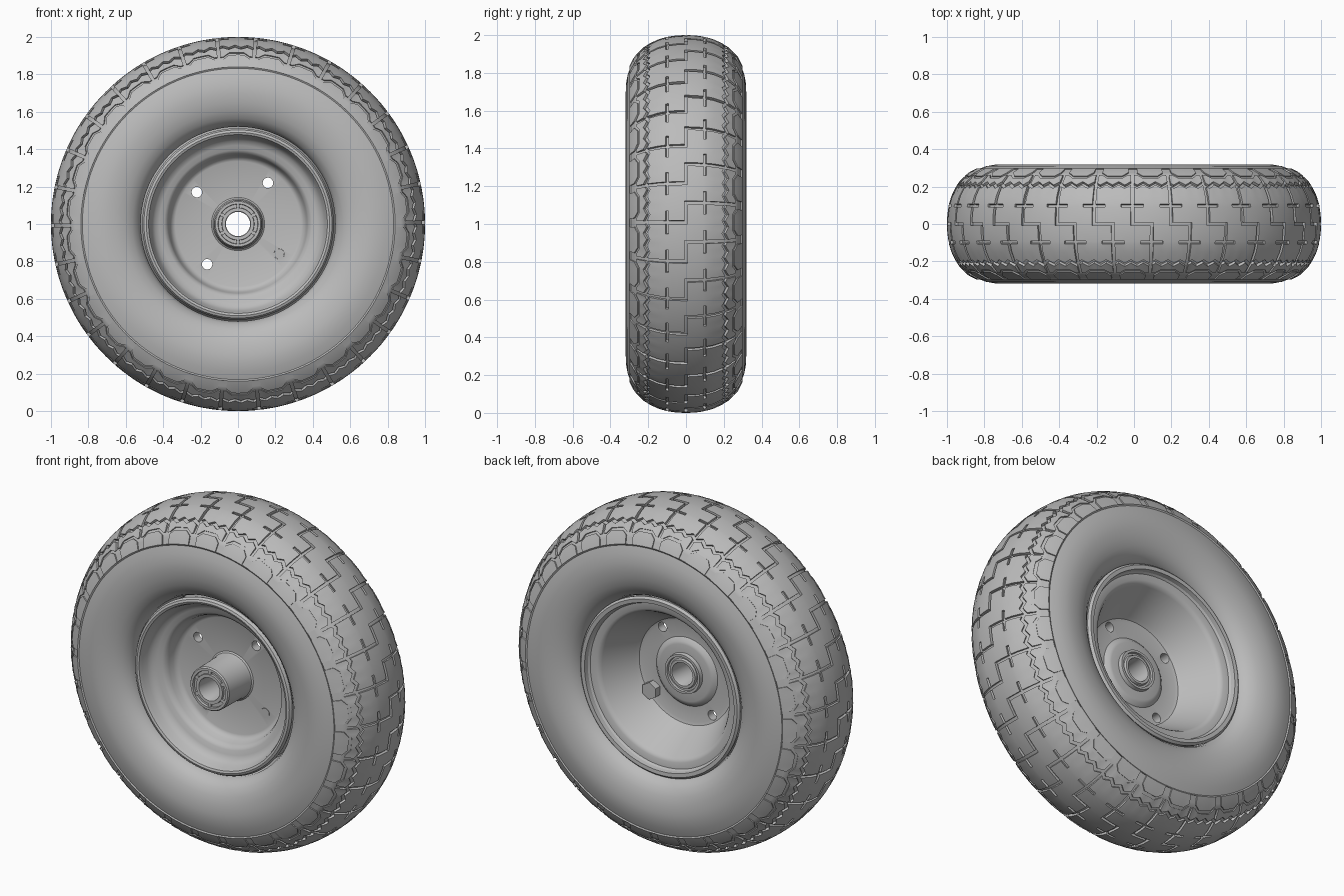
import bpy, bmesh, math
from mathutils import Matrix, Vector

cube = bpy.data.objects.get("Cube")
if cube:
    bpy.data.objects.remove(cube, do_unlink=True)

grey = bpy.data.materials.new("plain grey")
grey.use_nodes = True
grey.diffuse_color = (0.5, 0.5, 0.5, 1)
grey.node_tree.nodes["Principled BSDF"].inputs["Base Color"].default_value = (0.5, 0.5, 0.5, 1)

PITCHES, STEPS = 30, 12
COLS = PITCHES * STEPS


def finish(bm, name, smooth=True):
    bmesh.ops.recalc_face_normals(bm, faces=bm.faces)
    mesh = bpy.data.meshes.new(name)
    bm.to_mesh(mesh)
    bm.free()
    mesh.materials.append(grey)
    obj = bpy.data.objects.new(name, mesh)
    bpy.context.collection.objects.link(obj)
    if smooth:
        smooth_object(obj)
    return obj


def smooth_object(obj):
    bpy.ops.object.select_all(action="DESELECT")
    obj.select_set(True)
    bpy.context.view_layer.objects.active = obj
    bpy.ops.object.shade_smooth_by_angle(angle=math.radians(32))


def polar(r, y, angle):
    return Vector((r * math.cos(angle), y, 1 + r * math.sin(angle)))


def lathe(name, profile, segments=96):
    """Closed ring from a closed (radius, y) profile around the axle."""
    bm = bmesh.new()
    rings = [[bm.verts.new(polar(r, y, math.tau * i / segments)) for r, y in profile]
             for i in range(segments)]
    n = len(profile)
    for i in range(segments):
        a, b = rings[i], rings[(i + 1) % segments]
        for j in range(n):
            bm.faces.new((a[j], b[j], b[(j + 1) % n], a[(j + 1) % n]))
    return finish(bm, name)


def cylinder(name, x, z, y0, y1, radius, segments, smooth=True):
    bm = bmesh.new()
    bmesh.ops.create_cone(bm, cap_ends=True, segments=segments, radius1=radius,
                          radius2=radius, depth=y1 - y0)
    bm.transform(Matrix.Translation((x, (y0 + y1) / 2, z)) @ Matrix.Rotation(math.pi / 2, 4, "X"))
    return finish(bm, name, smooth)


# Tyre half section as (y, radius), from the crown to the bead
HALF = [(0, 1), (.008, 1), (.05, .998), (.092, .992), (.108, .989), (.15, .976),
        (.2, .951), (.218, .94), (.245, .917), (.257, .905), (.28, .875),
        (.298, .84), (.294, .832), (.309, .79), (.318, .74), (.319, .7), (.313, .65),
        (.3, .605), (.28, .565), (.25, .535), (.215, .52)]
ZIGZAG, GABLE, LUG_END = (6, 7), (8, 9), 10


def tyre_point(row, side, col):
    """Surface point, with zigzag and gabled groove edges."""
    y, r = HALF[row]
    k = (col + (6 if side > 0 else 0)) % STEPS
    if row in ZIGZAG:
        shift = .009 * (0, 1, 0, -1)[k % 4]
        y, r = y + shift, r - .65 * shift
    elif row in GABLE:
        d = abs((k - .5 + 6) % STEPS - 6)
        shift = .018 * min(1, max(0, (3.5 - d) / 2))
        y, r = y + shift, r - 1.1 * shift
    return polar(r, side * y, math.tau * col / COLS)


def is_groove(row, side, col):
    """True for the cell between this row and the next that lies in a groove."""
    k = (col + (6 if side > 0 else 0)) % STEPS
    near = min(k, STEPS - k)
    if row > LUG_END:
        return False
    if row == 0:                       # stepped link across the crown
        return col % STEPS <= 6
    if row == 3:                       # short arm of each cross
        return near <= 3
    if row in (ZIGZAG[0], GABLE[0]):   # zigzag and lug tops
        return True
    if row >= GABLE[1]:                # gaps between shoulder lugs
        return near <= 1
    return near == 0


def build_tyre():
    bm = bmesh.new()
    last = len(HALF) - 1
    stations = [(row, -1) for row in range(last, 0, -1)] + [(row, 1) for row in range(last + 1)]
    verts = [[bm.verts.new(tyre_point(row, side, c)) for row, side in stations]
             for c in range(COLS)]
    grooves = []
    count = len(stations)
    for c in range(COLS):
        a, b = verts[c], verts[(c + 1) % COLS]
        for j in range(count):
            n = (j + 1) % count
            face = bm.faces.new((a[j], b[j], b[n], a[n]))
            if n == 0:
                continue
            side = -1 if stations[j][1] < 0 else 1
            if is_groove(min(stations[j][0], stations[n][0]), side, c):
                grooves.append(face)
    bmesh.ops.recalc_face_normals(bm, faces=bm.faces)
    # Sink the grooves towards the centre of the tyre section
    new = bmesh.ops.extrude_face_region(bm, geom=grooves)["geom"]
    floor = {g for g in new if isinstance(g, bmesh.types.BMFace)}
    old = [f for f in grooves if f.is_valid and f not in floor]
    if old:
        bmesh.ops.delete(bm, geom=old, context="FACES")
    for v in {v for f in floor for v in f.verts}:
        radial = Vector((v.co.x, 0, v.co.z - 1)).normalized()
        inward = radial * .72 + Vector((0, 0, 1)) - v.co
        depth = .015 if abs(v.co.y) < .24 else .007
        v.co += inward.normalized() * depth
    return finish(bm, "tyre")


build_tyre()

# Pressed rim: front dish, hub flange, back cone, hidden barrel
rim = lathe("rim", [
    (.5, -.19), (.512, -.225), (.503, -.24), (.49, -.245), (.478, -.24), (.47, -.222),
    (.462, -.19), (.445, -.165), (.42, -.153), (.395, -.147), (.38, -.137), (.37, -.115),
    (.363, -.085), (.35, -.067), (.335, -.06), (.1, -.06),
    (.1, .012), (.165, .012), (.18, .008), (.2, -.01), (.29, -.01), (.308, -.004),
    (.322, .015), (.415, .19), (.425, .205), (.44, .212), (.475, .215), (.484, .225),
    (.488, .25), (.51, .252), (.522, .24), (.515, .21), (.5, .19)])

# Bolt holes in the disc
HOLES = [(-.22, .17), (.16, .22), (-.165, -.215), (.22, -.16)]
cutters = []
for x, z in HOLES:
    cutter = cylinder("hole_cutter", x, 1 + z, -.15, .1, .028, 24)
    cutter.hide_render = True
    mod = rim.modifiers.new("hole", "BOOLEAN")
    mod.operation, mod.solver, mod.object = "DIFFERENCE", "EXACT", cutter
    cutters.append(cutter)
bpy.context.view_layer.update()
graph = bpy.context.evaluated_depsgraph_get()
cut_mesh = bpy.data.meshes.new_from_object(rim.evaluated_get(graph))
rim.modifiers.clear()
rim.data = cut_mesh
for cutter in cutters:
    bpy.data.objects.remove(cutter, do_unlink=True)
smooth_object(rim)

# Hub tube with a filleted foot, and the bearings at both ends
lathe("hub", [(.145, -.058), (.134, -.066), (.13, -.08), (.127, -.262), (.121, -.27),
              (.107, -.27), (.105, -.256), (.085, -.256), (.085, .022), (.098, .022),
              (.1, .035), (.114, .035), (.117, .01)], 64)
lathe("bearing", [(.088, -.25), (.086, -.268), (.068, -.268), (.065, -.262),
                  (.065, .028), (.068, .034), (.082, .034), (.088, .02)], 64)

# Small retaining tabs around the front bearing
for i in range(6):
    a = math.tau * (i + .5) / 6
    cylinder("bearing_tab", .096 * math.cos(a), 1 + .096 * math.sin(a), -.266, -.25, .012, 6, False)

# The one fitted bolt, with its hexagonal head at the back
bx, bz = HOLES[3]
cylinder("bolt_shank", bx, 1 + bz, -.062, 0, .0275, 24)
cylinder("bolt_head", bx, 1 + bz, -.01, .03, .05, 6, False)
